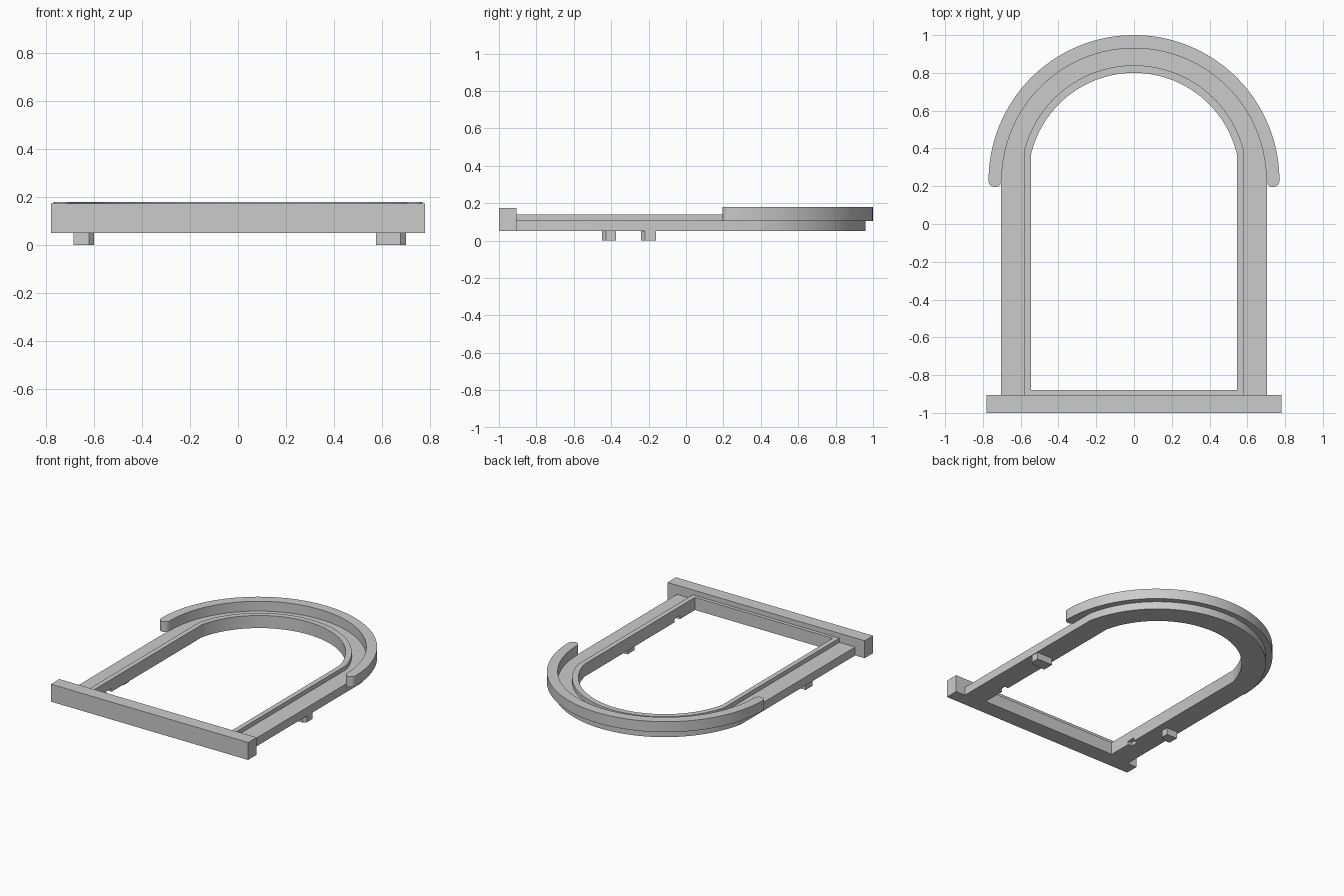
import bpy
import bmesh
from math import asin, cos, pi, sin

cube = bpy.data.objects.get("Cube")
if cube:
    bpy.data.objects.remove(cube, do_unlink=True)

stone = bpy.data.materials.new("plain grey")
stone.use_nodes = True
GREY = (0.6, 0.6, 0.6, 1)
stone.diffuse_color = GREY
stone.node_tree.nodes["Principled BSDF"].inputs["Base Color"].default_value = GREY


def finish(name, bm, smooth=False):
    bmesh.ops.recalc_face_normals(bm, faces=bm.faces)
    mesh = bpy.data.meshes.new(name)
    bm.to_mesh(mesh)
    bm.free()
    mesh.materials.append(stone)
    obj = bpy.data.objects.new(name, mesh)
    bpy.context.collection.objects.link(obj)
    if smooth:
        bpy.ops.object.select_all(action="DESELECT")
        obj.select_set(True)
        bpy.context.view_layer.objects.active = obj
        bpy.ops.object.shade_smooth_by_angle(angle=pi / 6)
    return obj


def prism(name, outline, z0, z1, smooth=False):
    """Extrude a flat outline between two heights."""
    bm = bmesh.new()
    face = bm.faces.new([bm.verts.new((x, y, z0)) for x, y in outline])
    top = bmesh.ops.extrude_face_region(bm, geom=[face])["geom"]
    verts = [v for v in top if isinstance(v, bmesh.types.BMVert)]
    bmesh.ops.translate(bm, verts=verts, vec=(0, 0, z1 - z0))
    return finish(name, bm, smooth)


def rect(x0, x1, y0, y1):
    return [(x0, y0), (x1, y0), (x1, y1), (x0, y1)]


def arc(cx, cy, r, a0, a1, n):
    steps = [a0 + (a1 - a0) * i / n for i in range(n + 1)]
    return [(cx + r * cos(a), cy + r * sin(a)) for a in steps]


def arch(half, bottom, top, centre=0.24):
    """Straight-sided window outline with a round head."""
    r = top - centre
    a = pi / 2 - asin(half / r)
    return [(-half, bottom), (half, bottom)] + arc(0, centre, r, a, pi - a, 64)


# Frame: one cross-section of loops with a raised lip around the opening
outer = arch(0.705, -0.906, 0.96)
lip = arch(0.58, -0.905, 0.84)
inner = arch(0.545, -0.88, 0.80)
section = [(outer, 0.05), (outer, 0.11), (lip, 0.11),
           (lip, 0.14), (inner, 0.14), (inner, 0.05)]
bm = bmesh.new()
loops = [[bm.verts.new((x, y, z)) for x, y in pts] for pts, z in section]
for k, a in enumerate(loops):
    b = loops[(k + 1) % len(loops)]
    for i in range(len(a)):
        j = (i + 1) % len(a)
        bm.faces.new((a[i], a[j], b[j], b[i]))
frame = finish("window_frame", bm, True)

# Small notches under the inner edge of each leg
for side in (-1, 1):
    xs = sorted((side * 0.50, side * 0.575))
    cutter = prism("notch_cutter", rect(*xs, -0.71, -0.65), 0.0, 0.075)
    cutter.hide_render = True
    cut = frame.modifiers.new("notch", "BOOLEAN")
    cut.operation = "DIFFERENCE"
    cut.solver = "EXACT"
    cut.object = cutter
    bpy.context.view_layer.objects.active = frame
    bpy.ops.object.modifier_apply(modifier=cut.name)
    bpy.data.objects.remove(cutter, do_unlink=True)

# Sill bar
prism("sill", rect(-0.78, 0.78, -1.0, -0.905), 0.05, 0.175)

# Arched hood with rounded ends
C, R, r = 0.23, 0.77, 0.70
m, e = (R + r) / 2, (R - r) / 2
hood = (arc(0, C, R, 0, pi, 72) + arc(-m, C, e, pi, 2 * pi, 10)[1:]
        + arc(0, C, r, pi, 0, 72)[1:] + arc(m, C, e, pi, 2 * pi, 10)[1:-1])
prism("arched_hood", hood, 0.105, 0.18, True)

# Pegs below the legs, each with one cut corner
for name, x0, x1, y0, y1 in (("left_peg", 0.575, 0.70, -0.24, -0.16),
                             ("right_peg", -0.685, -0.60, -0.45, -0.375)):
    c = 0.022
    prism(name, [(x0, y0), (x1 - c, y0), (x1, y0 + c), (x1, y1), (x0, y1)], 0, 0.05)
